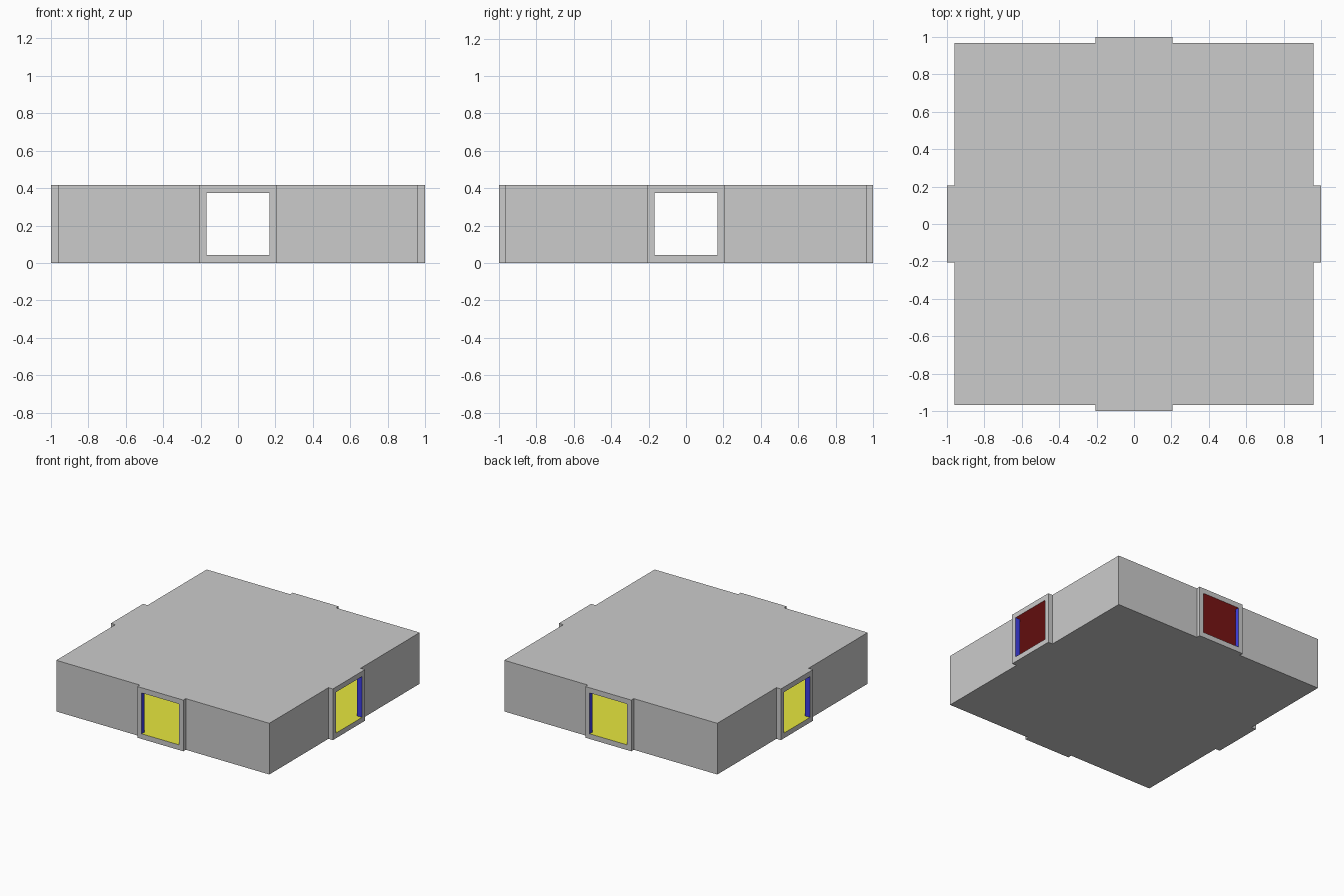
import bpy
import bmesh

if "Cube" in bpy.data.objects:
    bpy.data.objects.remove(bpy.data.objects["Cube"])

HEIGHT, FLOOR_Z, CEIL_Z = 0.417, 0.042, 0.375


def plan_prism(name, hx, hy, door, reach, z0, z1):
    """Rectangle with a door tab on each of its four sides, extruded up."""
    quarter = [(reach, door), (hx, door), (hx, hy), (door, hy), (door, reach)]
    pts = quarter + [(-x, y) for x, y in reversed(quarter)]
    pts += [(-x, -y) for x, y in pts]
    bm = bmesh.new()
    base = bm.faces.new([bm.verts.new((x, y, z0)) for x, y in pts])
    ext = bmesh.ops.extrude_face_region(bm, geom=[base])
    top = [v for v in ext["geom"] if isinstance(v, bmesh.types.BMVert)]
    bmesh.ops.translate(bm, verts=top, vec=(0, 0, z1 - z0))
    bmesh.ops.recalc_face_normals(bm, faces=bm.faces)
    mesh = bpy.data.meshes.new(name)
    bm.to_mesh(mesh)
    bm.free()
    obj = bpy.data.objects.new(name, mesh)
    bpy.context.collection.objects.link(obj)
    return obj


def material(name, color):
    mat = bpy.data.materials.new(name)
    mat.diffuse_color = (*color, 1)
    mat.use_nodes = True
    mat.node_tree.nodes["Principled BSDF"].inputs["Base Color"].default_value = mat.diffuse_color
    return mat


# Outer shell with door frames; thin-walled room and doorways cut from it
room = plan_prism("room_shell", 0.96, 0.968, 0.207, 1.0, 0, HEIGHT)
cavity = plan_prism("room_cavity", 0.956, 0.964, 0.168, 1.1, FLOOR_Z, CEIL_Z)
cavity.hide_render = True

cut = room.modifiers.new("hollow", "BOOLEAN")
cut.operation = "DIFFERENCE"
cut.solver = "EXACT"
cut.object = cavity
bpy.context.view_layer.objects.active = room
bpy.ops.object.modifier_apply(modifier=cut.name)
bpy.data.objects.remove(cavity)

# Interior colours: yellow floor, red ceiling, blue walls; outside stays grey
mesh = room.data
mesh.materials.clear()
mesh.materials.append(None)
mesh.materials.append(material("floor_yellow", (0.8, 0.8, 0.05)))
mesh.materials.append(material("ceiling_red", (0.8, 0.03, 0.03)))
mesh.materials.append(material("wall_blue", (0.05, 0.05, 0.8)))
for face in mesh.polygons:
    zs = [mesh.vertices[i].co.z for i in face.vertices]
    inside = min(zs) > FLOOR_Z - 0.01 and max(zs) < CEIL_Z + 0.01
    if not inside:
        face.material_index = 0
    elif face.normal.z > 0.5:
        face.material_index = 1
    elif face.normal.z < -0.5:
        face.material_index = 2
    else:
        face.material_index = 3
